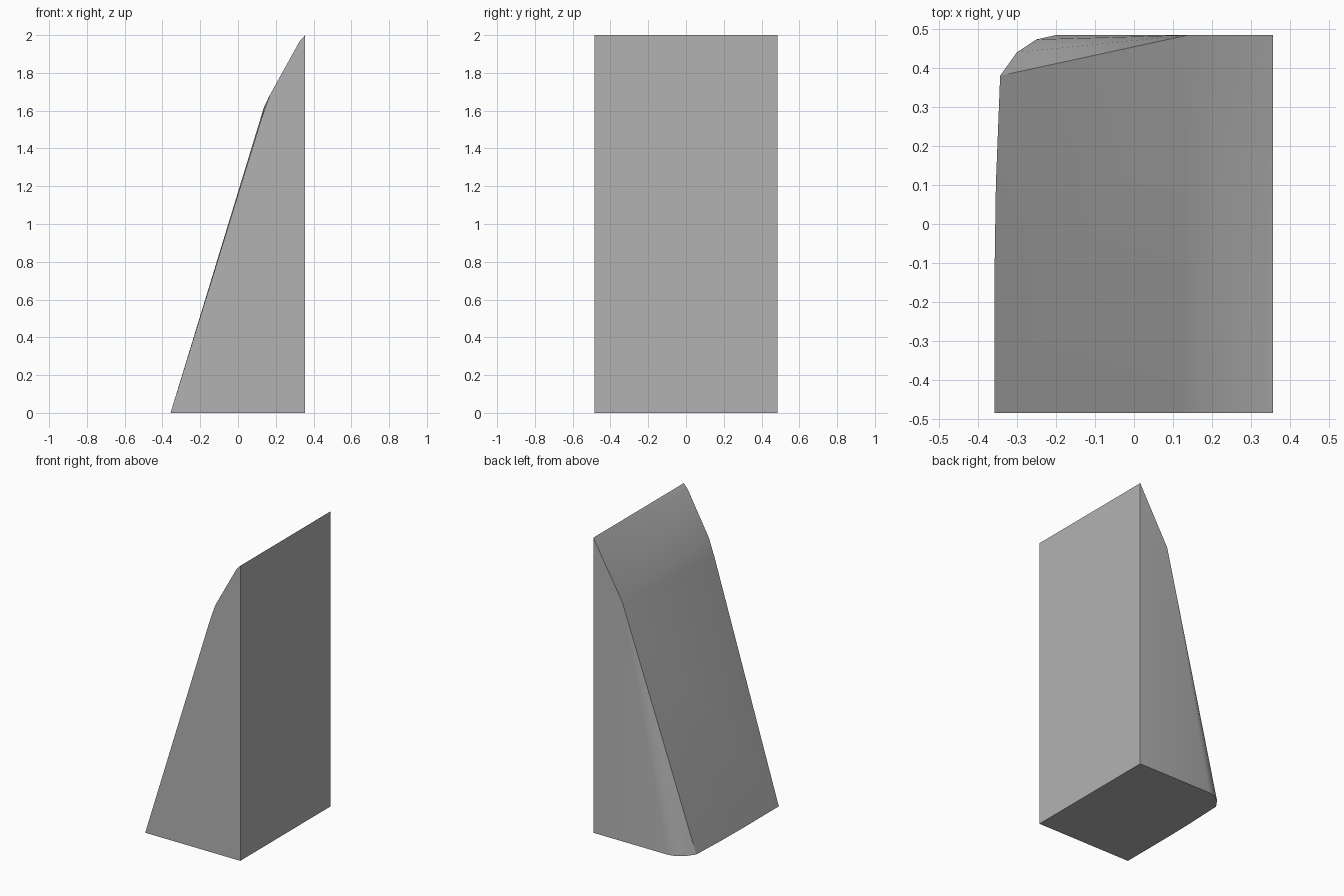
import bpy
import bmesh
import math

cube = bpy.data.objects.get("Cube")
if cube:
    bpy.data.objects.remove(cube, do_unlink=True)

# Material
grey = bpy.data.materials.new("plain grey")
grey.use_nodes = True
colour = (0.45, 0.45, 0.45, 1)
grey.diffuse_color = colour
grey.node_tree.nodes["Principled BSDF"].inputs["Base Color"].default_value = colour

RIGHT, LEFT, DEPTH, TOP = 0.356, -0.357, 0.484, 2.0

# Front profile (x, z): slope with a softened bend and tip
front = [(RIGHT, 0), (LEFT, 0), (0.125, 1.56), (0.167, 1.68), (0.326, 1.967), (RIGHT, TOP)]
# Back profile: straight tip, then the point where the rounded corner dies out
back = [(RIGHT, 0), (0.138, 1.62), (RIGHT, TOP)]
# Rounded back corner on the ground (x, y)
corner = [(LEFT, -0.1), (-0.354, 0.1), (-0.343, 0.38), (-0.3, 0.44),
          (-0.25, 0.473), (-0.2, DEPTH)]

# Wedge: hull stretched over the profiles
points = [(x, -DEPTH, z) for x, z in front]
points += [(x, DEPTH, z) for x, z in back]
points += [(x, y, 0) for x, y in corner]
bm = bmesh.new()
for p in points:
    bm.verts.new(p)
bmesh.ops.convex_hull(bm, input=bm.verts[:])
bmesh.ops.dissolve_limit(bm, angle_limit=math.radians(0.1),
                         verts=bm.verts[:], edges=bm.edges[:])
bmesh.ops.recalc_face_normals(bm, faces=bm.faces[:])

mesh = bpy.data.meshes.new("wedge")
bm.to_mesh(mesh)
bm.free()
mesh.materials.append(grey)
wedge = bpy.data.objects.new("wedge", mesh)
bpy.context.collection.objects.link(wedge)

# Soft bends, sharp outer edges
bpy.ops.object.select_all(action="DESELECT")
wedge.select_set(True)
bpy.context.view_layer.objects.active = wedge
bpy.ops.object.shade_smooth_by_angle(angle=math.radians(30))
